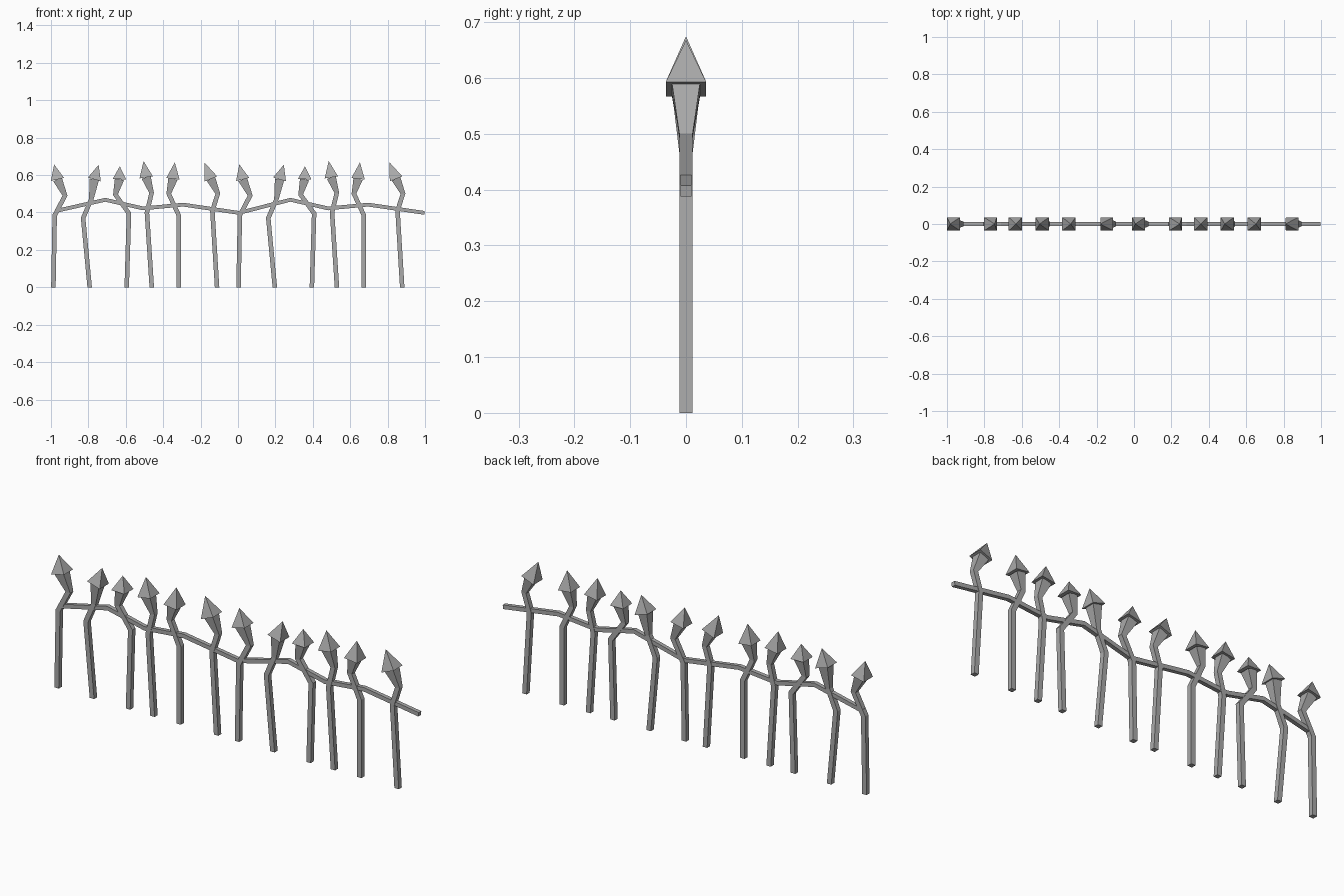
import bpy, bmesh
from mathutils import Vector

cube = bpy.data.objects.get("Cube")
if cube:
    bpy.data.objects.remove(cube, do_unlink=True)

iron = bpy.data.materials.new("grey iron")
iron.use_nodes = True
iron.diffuse_color = (0.4, 0.4, 0.4, 1)
iron.node_tree.nodes["Principled BSDF"].inputs["Base Color"].default_value = iron.diffuse_color

PERIOD = 0.99   # the bent fence section appears twice
BAR = 0.012     # half width of the bars
NECK = 0.025    # half width where a shaft meets its spearhead
HEAD = 0.036    # half width of a spearhead


def make_object(name, bm):
    bmesh.ops.recalc_face_normals(bm, faces=bm.faces)
    mesh = bpy.data.meshes.new(name)
    bm.to_mesh(mesh)
    bm.free()
    mesh.materials.append(iron)
    obj = bpy.data.objects.new(name, mesh)
    bpy.context.collection.objects.link(obj)


def bar(name, points, widths, first=None):
    """Square bar with mitred bends along a path in the xz plane."""
    pts = [Vector((x, 0, z)) for x, z in points]
    dirs = [(b - a).normalized() for a, b in zip(pts, pts[1:])]
    bm = bmesh.new()
    rings = []
    for i, (p, w) in enumerate(zip(pts, widths)):
        before, after = dirs[max(i - 1, 0)], dirs[min(i, len(dirs) - 1)]
        t = (before + after).normalized()
        stretch = 1 / t.dot(after)
        if i == 0 and first:
            t = Vector(first)
        side = Vector((t.z, 0, -t.x)) * w * stretch
        depth = Vector((0, w, 0))
        corners = (side + depth, side - depth, -side - depth, -side + depth)
        rings.append([bm.verts.new(p + c) for c in corners])
    for a, b in zip(rings, rings[1:]):
        for k in range(4):
            n = (k + 1) % 4
            bm.faces.new((a[k], a[n], b[n], b[k]))
    bm.faces.new(rings[0])
    bm.faces.new(rings[-1])
    make_object(name, bm)


def spearhead(name, base, tip):
    """Four-sided pyramid, its flat base square to its axis."""
    base, tip = (Vector((x, 0, z)) for x, z in (base, tip))
    t = (tip - base).normalized()
    side = Vector((t.z, 0, -t.x)) * HEAD
    depth = Vector((0, HEAD, 0))
    bm = bmesh.new()
    ring = [bm.verts.new(base + c) for c in
            (side + depth, side - depth, -side - depth, -side + depth)]
    top = bm.verts.new(tip)
    bm.faces.new(ring)
    for k in range(4):
        bm.faces.new((ring[k], ring[(k + 1) % 4], top))
    make_object(name, bm)


# Each post: foot, lower bend, upper bend, spearhead base, spearhead tip (x, z)
posts = [
    ((-0.987, 0), (-0.980, 0.385), (-0.925, 0.490), (-0.965, 0.577), (-0.983, 0.657)),
    ((-0.793, 0), (-0.828, 0.370), (-0.785, 0.470), (-0.768, 0.577), (-0.745, 0.655)),
    ((-0.595, 0), (-0.583, 0.395), (-0.655, 0.495), (-0.634, 0.578), (-0.632, 0.647)),
    ((-0.461, 0), (-0.487, 0.400), (-0.462, 0.505), (-0.491, 0.588), (-0.505, 0.675)),
    ((-0.317, 0), (-0.317, 0.385), (-0.370, 0.500), (-0.348, 0.580), (-0.338, 0.668)),
    ((-0.112, 0), (-0.137, 0.410), (-0.108, 0.500), (-0.145, 0.580), (-0.180, 0.668)),
]
for section in range(2):
    for i, path in enumerate(posts):
        pts = [(x + section * PERIOD, z) for x, z in path]
        number = section * len(posts) + i + 1
        bar(f"post_{number}", pts[:4], (BAR, BAR, BAR, NECK), first=(0, 0, 1))
        spearhead(f"spearhead_{number}", pts[3], pts[4])

# Wavy cross rail, running past the last post
wave = [(-0.975, 0.408), (-0.710, 0.468), (-0.508, 0.422), (-0.294, 0.442)]
rail = wave + [(0.005, 0.398)] + [(x + PERIOD, z) for x, z in wave[1:]] + [(0.997, 0.398)]
bar("cross_rail", rail, [0.01] * len(rail))
